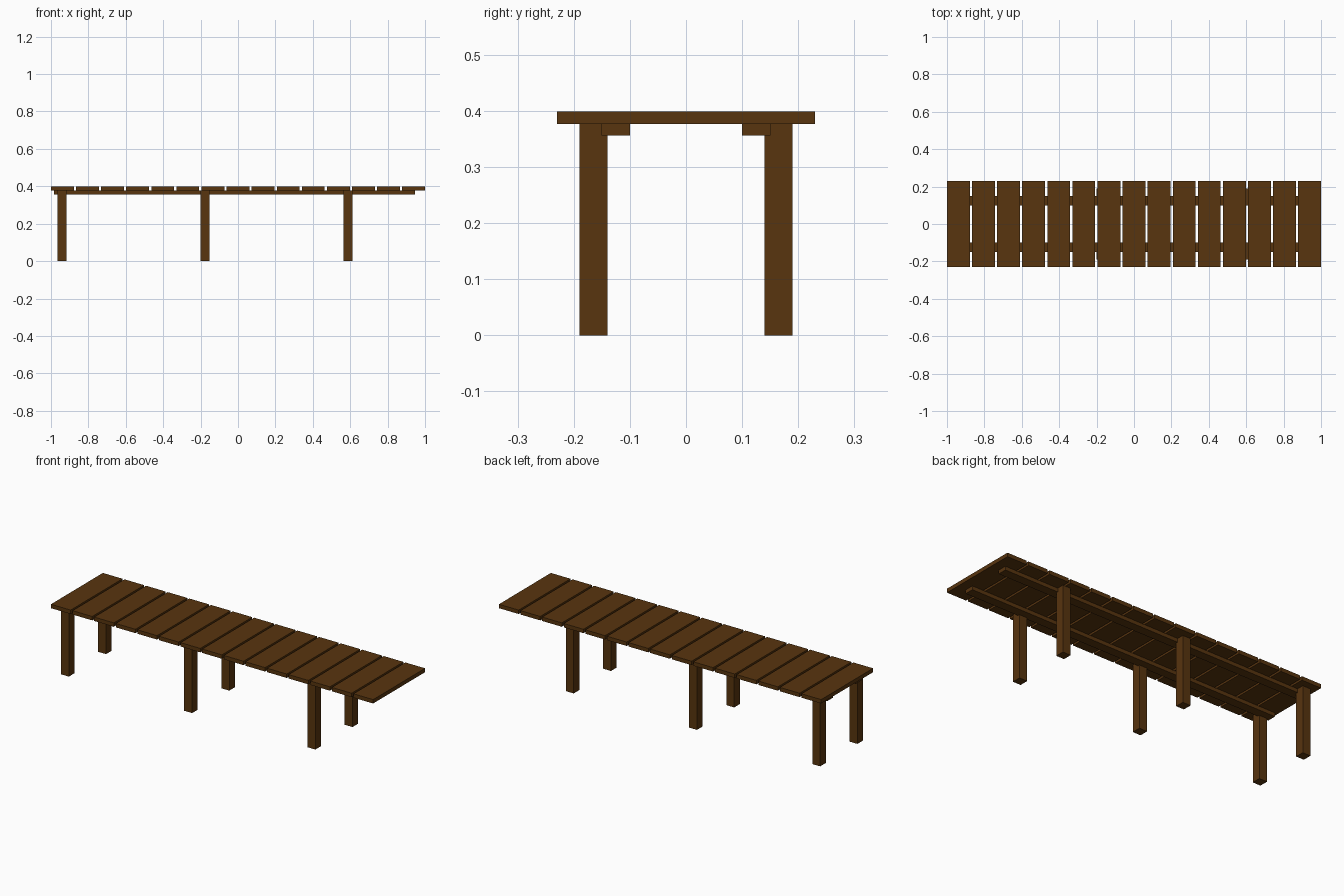
import bpy

if "Cube" in bpy.data.objects:
    bpy.data.objects.remove(bpy.data.objects["Cube"])

wood = bpy.data.materials.new("dark brown wood")
wood.diffuse_color = (0.098, 0.035, 0.0045, 1)
wood.use_nodes = True
wood.node_tree.nodes["Principled BSDF"].inputs["Base Color"].default_value = wood.diffuse_color


def box(name, x0, x1, y0, y1, z0, z1):
    bpy.ops.mesh.primitive_cube_add(
        size=1, location=((x0 + x1) / 2, (y0 + y1) / 2, (z0 + z1) / 2))
    ob = bpy.context.object
    ob.name = name
    ob.scale = (x1 - x0, y1 - y0, z1 - z0)
    bpy.ops.object.transform_apply(location=False, rotation=False, scale=True)
    ob.data.materials.append(wood)
    return ob


# Deck planks, laid crosswise with narrow gaps
COUNT, WIDTH = 15, 0.122
pitch = (2 - WIDTH) / (COUNT - 1)
for i in range(COUNT):
    x = -1 + i * pitch
    box(f"plank_{i + 1}", x, x + WIDTH, -0.23, 0.23, 0.377, 0.399)

for side, s in (("front", -1), ("back", 1)):
    # Long rail under the planks
    ys = sorted((s * 0.10, s * 0.151))
    box(f"{side}_rail", -0.983, 0.947, *ys, 0.356, 0.377)
    # Three legs on the outside of each rail
    ys = sorted((s * 0.14, s * 0.19))
    for k in range(3):
        x = -0.966 + k * 0.765
        box(f"{side}_leg_{k + 1}", x, x + 0.049, *ys, 0, 0.377)
